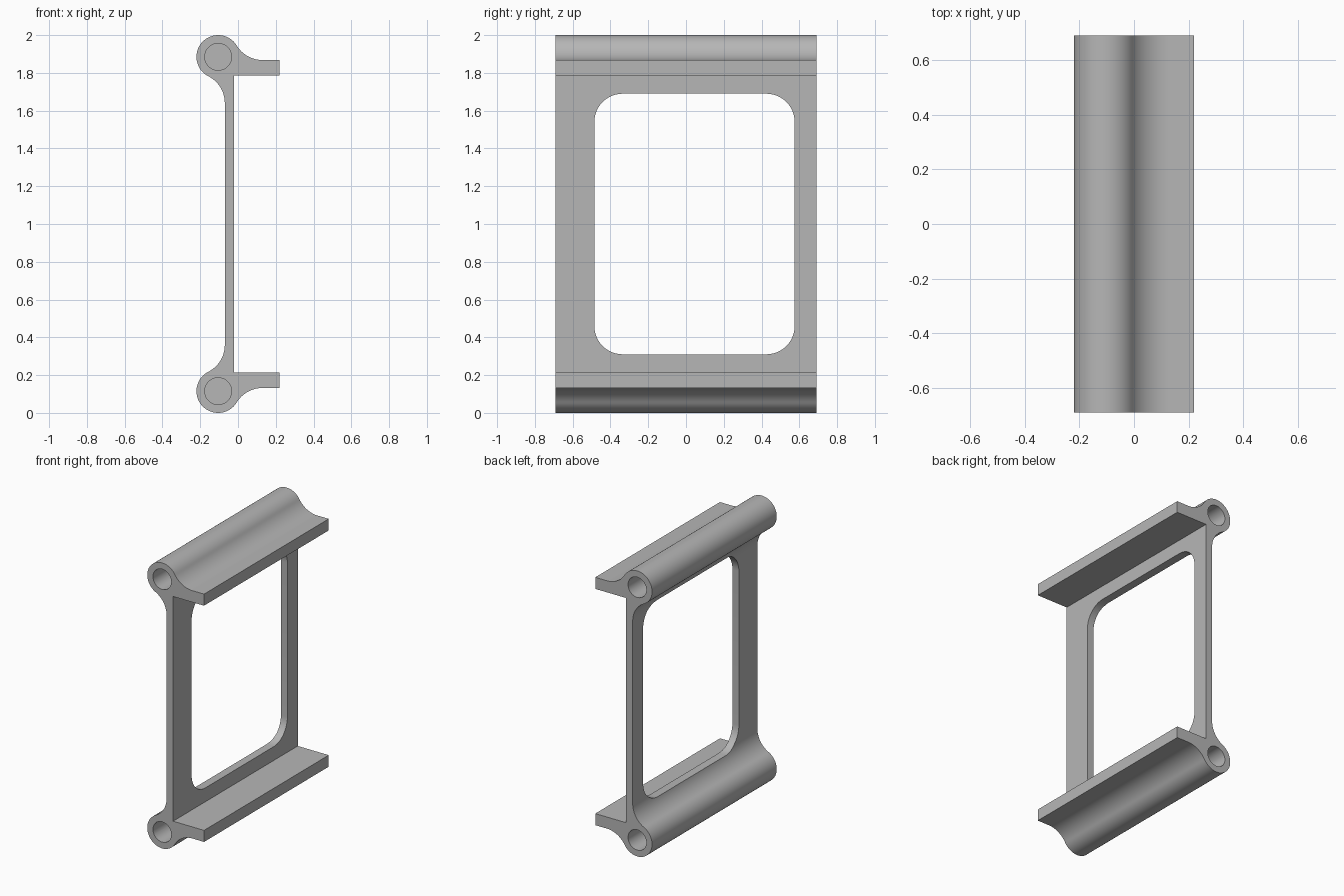
import bpy
import bmesh
from math import atan2, cos, sin, sqrt, pi, radians
from mathutils import Vector

cube = bpy.data.objects.get("Cube")
if cube:
    bpy.data.objects.remove(cube, do_unlink=True)

HALF_LENGTH = 0.69
TUBE = Vector((-0.105, 1.885))
TUBE_R, BORE_R, BORE_DEPTH = 0.115, 0.071, 0.4
FILLET = 0.16
WEB_LEFT, WEB_RIGHT = -0.07, -0.02
FLANGE_LOW, FLANGE_HIGH, FLANGE_END = 1.787, 1.868, 0.22

grey = bpy.data.materials.new("plain grey")
grey.use_nodes = True
grey.diffuse_color = (0.47, 0.47, 0.47, 1)
grey.node_tree.nodes["Principled BSDF"].inputs["Base Color"].default_value = grey.diffuse_color


def arc(centre, radius, start, end, steps):
    angles = [start + (end - start) * i / steps for i in range(steps + 1)]
    return [Vector((centre.x + radius * cos(a), centre.y + radius * sin(a))) for a in angles]


def prism(name, points, start, end):
    """Extrude a closed outline of 3D points from start by the offset end."""
    bm = bmesh.new()
    face = bm.faces.new([bm.verts.new(Vector(p) + start) for p in points])
    grown = bmesh.ops.extrude_face_region(bm, geom=[face], use_keep_orig=True)
    moved = [v for v in grown["geom"] if isinstance(v, bmesh.types.BMVert)]
    bmesh.ops.translate(bm, verts=moved, vec=end)
    bmesh.ops.recalc_face_normals(bm, faces=bm.faces)
    mesh = bpy.data.meshes.new(name)
    bm.to_mesh(mesh)
    bm.free()
    mesh.materials.append(grey)
    obj = bpy.data.objects.new(name, mesh)
    bpy.context.collection.objects.link(obj)
    return obj


def cut(target, cutter):
    cutter.hide_render = True
    mod = target.modifiers.new("cut", "BOOLEAN")
    mod.operation, mod.solver, mod.object = "DIFFERENCE", "EXACT", cutter
    bpy.context.view_layer.objects.active = target
    bpy.ops.object.modifier_apply(modifier=mod.name)
    bpy.data.objects.remove(cutter, do_unlink=True)


# Cross-section: fillet centres tangent to the tube and to the flange or web
reach = TUBE_R + FILLET
rise = FLANGE_HIGH + FILLET - TUBE.y
flange_c = Vector((TUBE.x + sqrt(reach ** 2 - rise ** 2), FLANGE_HIGH + FILLET))
side = WEB_LEFT - FILLET - TUBE.x
web_c = Vector((WEB_LEFT - FILLET, TUBE.y - sqrt(reach ** 2 - side ** 2)))
to_flange = atan2(*(flange_c - TUBE).yx)
to_web = atan2(*(web_c - TUBE).yx) + 2 * pi

upper = [Vector((WEB_RIGHT, FLANGE_LOW)), Vector((FLANGE_END, FLANGE_LOW)),
         Vector((FLANGE_END, FLANGE_HIGH))]
upper += arc(flange_c, FILLET, -pi / 2, to_flange - pi, 20)
upper += arc(TUBE, TUBE_R, to_flange, to_web, 48)[1:-1]
upper += arc(web_c, FILLET, to_web - pi, 0, 20)
outline = upper + [Vector((p.x, 2 - p.y)) for p in reversed(upper)]

frame = prism("hinge_frame", [(p.x, 0, p.y) for p in outline],
              Vector((0, -HALF_LENGTH, 0)), Vector((0, 2 * HALF_LENGTH, 0)))

# Rounded window through the web
y0, y1, z0, z1, r = -0.485, 0.575, 0.31, 1.69, 0.15
corners = [(y1 - r, z1 - r), (y0 + r, z1 - r), (y0 + r, z0 + r), (y1 - r, z0 + r)]
window = []
for i, corner in enumerate(corners):
    window += arc(Vector(corner), r, i * pi / 2, (i + 1) * pi / 2, 12)
cut(frame, prism("window_cutter", [(0, p.x, p.y) for p in window],
                 Vector((-0.3, 0, 0)), Vector((0.6, 0, 0))))

# Blind bores in both ends of both tubes
for z in (TUBE.y, 2 - TUBE.y):
    ring = arc(Vector((TUBE.x, z)), BORE_R, 0, 2 * pi, 40)[:-1]
    for end in (-1, 1):
        cut(frame, prism("bore_cutter", [(p.x, 0, p.y) for p in ring],
                         Vector((0, end * (HALF_LENGTH + 0.05), 0)),
                         Vector((0, -end * (BORE_DEPTH + 0.05), 0))))

bpy.ops.object.select_all(action="DESELECT")
frame.select_set(True)
bpy.context.view_layer.objects.active = frame
bpy.ops.object.shade_smooth_by_angle(angle=radians(30))
